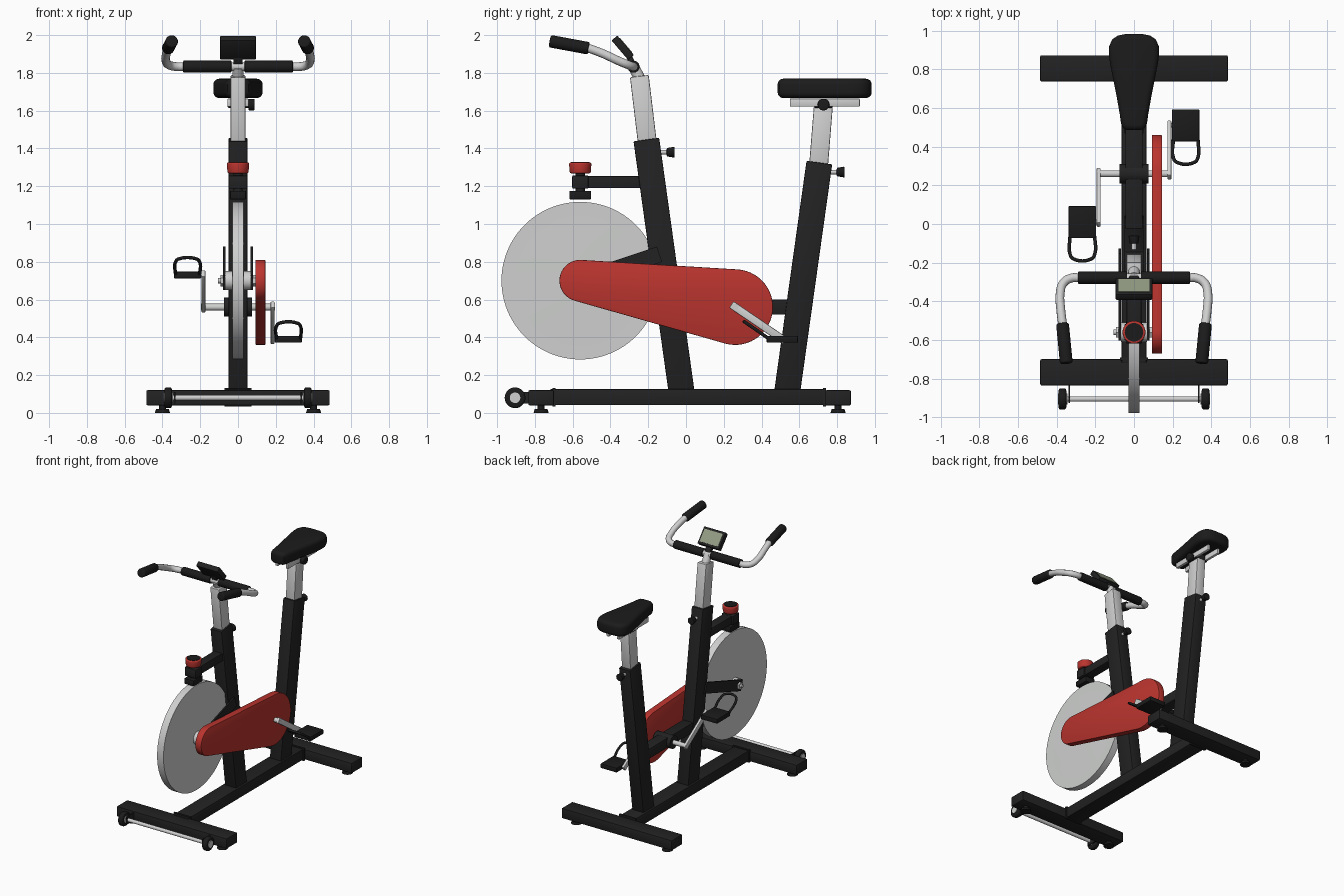
import bpy, bmesh
from math import atan2, acos, cos, sin, pi, radians, hypot
from mathutils import Vector, Matrix

cube = bpy.data.objects.get("Cube")
if cube:
    bpy.data.objects.remove(cube, do_unlink=True)


def material(name, r, g, b, rough=0.6):
    m = bpy.data.materials.new(name)
    m.use_nodes = True
    m.diffuse_color = (r, g, b, 1)
    node = m.node_tree.nodes["Principled BSDF"]
    node.inputs["Base Color"].default_value = (r, g, b, 1)
    node.inputs["Roughness"].default_value = rough
    return m


BLACK = material("frame black", 0.016, 0.016, 0.017)
RUBBER = material("rubber black", 0.011, 0.011, 0.011)
SILVER = material("silver", 0.62, 0.63, 0.62)
RED = material("red", 0.5, 0.035, 0.028)
SCREEN = material("screen green", 0.29, 0.33, 0.23)
made = []


def finish(name, bm, mat):
    bmesh.ops.recalc_face_normals(bm, faces=bm.faces)
    mesh = bpy.data.meshes.new(name)
    bm.to_mesh(mesh)
    bm.free()
    mesh.materials.append(mat)
    ob = bpy.data.objects.new(name, mesh)
    bpy.context.scene.collection.objects.link(ob)
    made.append(ob)
    return ob


def box(name, loc, size, mat, tilt=0, bevel=0.006):
    bm = bmesh.new()
    bmesh.ops.create_cube(bm, size=1)
    bmesh.ops.scale(bm, vec=size, verts=bm.verts)
    if bevel:
        bmesh.ops.bevel(bm, geom=bm.edges[:], offset=bevel, segments=2, profile=0.5, affect='EDGES')
    bm.transform(Matrix.Translation(loc) @ Matrix.Rotation(tilt, 4, 'X'))
    return finish(name, bm, mat)


def beam(name, p, q, width, depth, mat, x=0, bevel=0.006):
    """Box bar between two (y, z) points."""
    dy, dz = q[0] - p[0], q[1] - p[1]
    mid = (x, (p[0] + q[0]) / 2, (p[1] + q[1]) / 2)
    return box(name, mid, (width, depth, hypot(dy, dz)), mat, atan2(-dy, dz), bevel)


def cyl(name, p, q, r, mat, r2=None, bevel=0, sides=32):
    p, q = Vector(p), Vector(q)
    bm = bmesh.new()
    bmesh.ops.create_cone(bm, cap_ends=True, segments=sides, radius1=r,
                          radius2=r if r2 is None else r2, depth=(q - p).length)
    if bevel:
        rims = [e for e in bm.edges if any(len(f.verts) > 4 for f in e.link_faces)]
        bmesh.ops.bevel(bm, geom=rims, offset=bevel, segments=3, profile=0.5, affect='EDGES')
    bm.transform(Matrix.Translation((p + q) / 2) @ (q - p).to_track_quat('Z', 'Y').to_matrix().to_4x4())
    return finish(name, bm, mat)


def prism(name, outline, push, mat, bevel=0, segments=3):
    """Extruded 3D outline with rounded cap rims."""
    bm = bmesh.new()
    face = bm.faces.new([bm.verts.new(p) for p in outline])
    ext = bmesh.ops.extrude_face_region(bm, geom=[face], use_keep_orig=True)
    bmesh.ops.translate(bm, vec=push, verts=[v for v in ext["geom"] if isinstance(v, bmesh.types.BMVert)])
    bmesh.ops.recalc_face_normals(bm, faces=bm.faces)
    rims = [e for e in bm.edges if any(len(f.verts) > 4 for f in e.link_faces)]
    if bevel:
        bmesh.ops.bevel(bm, geom=rims, offset=bevel, segments=segments, profile=0.5, affect='EDGES')
    return finish(name, bm, mat)


def tube(name, points, r, mat):
    cu = bpy.data.curves.new(name, 'CURVE')
    cu.dimensions = '3D'
    cu.bevel_depth, cu.bevel_resolution, cu.resolution_u = r, 4, 6
    cu.use_fill_caps = True
    sp = cu.splines.new('BEZIER')
    sp.bezier_points.add(len(points) - 1)
    for bp, p in zip(sp.bezier_points, points):
        bp.co = p
        bp.handle_left_type = bp.handle_right_type = 'AUTO'
    cu.materials.append(mat)
    ob = bpy.data.objects.new(name, cu)
    bpy.context.scene.collection.objects.link(ob)
    bpy.ops.object.select_all(action='DESELECT')
    ob.select_set(True)
    bpy.context.view_layer.objects.active = ob
    bpy.ops.object.convert(target='MESH')
    made.append(bpy.context.view_layer.objects.active)


# Base frame
box("base_beam", (0, 0.01, 0.083), (0.13, 1.46, 0.085), BLACK)
for name, y in (("front", -0.767), ("rear", 0.805)):
    box(name + "_crossbar", (0, y, 0.08), (0.97, 0.135, 0.08), BLACK)
    box(name + "_joint_plate", (0, y * 0.91, 0.083), (0.145, 0.015, 0.1), BLACK, bevel=0)
    for x in (-0.4, 0.4):
        cyl(name + "_foot", (x, y, 0), (x, y, 0.02), 0.04, RUBBER, 0.034)
        cyl(name + "_foot_stem", (x, y, 0.015), (x, y, 0.05), 0.018, RUBBER)

# Transport wheels
cyl("transport_axle", (-0.36, -0.905, 0.08), (0.36, -0.905, 0.08), 0.014, SILVER)
for s in (-1, 1):
    cyl("transport_wheel", (s * 0.35, -0.905, 0.08), (s * 0.39, -0.905, 0.08), 0.055, RUBBER, bevel=0.012)
    cyl("transport_wheel_hub", (s * 0.345, -0.905, 0.08), (s * 0.394, -0.905, 0.08), 0.028, SILVER)
    box("transport_bracket", (s * 0.335, -0.875, 0.08), (0.01, 0.1, 0.06), BLACK, bevel=0)

# Posts, telescopic tubes and adjusting knobs
beam("front_post", (-0.02, 0.085), (-0.21, 1.447), 0.1, 0.137, BLACK)
beam("front_inner_tube", (-0.195, 1.35), (-0.247, 1.783), 0.078, 0.1, SILVER)
beam("rear_post", (0.532, 0.085), (0.706, 1.325), 0.1, 0.137, BLACK)
beam("rear_inner_tube", (0.697, 1.25), (0.728, 1.635), 0.078, 0.1, SILVER)
for name, y, z in (("front", -0.14, 1.38), ("rear", 0.76, 1.275)):
    cyl(name + "_knob_stem", (0, y - 0.03, z), (0, y + 0.05, z), 0.012, SILVER)
    cyl(name + "_knob", (0, y + 0.038, z), (0, y + 0.08, z), 0.022, RUBBER, 0.029, bevel=0.005)

# Saddle: half outline mirrored across the middle
half = [(0.035, 0.485), (0.056, 0.496), (0.067, 0.52), (0.074, 0.57), (0.09, 0.66), (0.108, 0.75),
        (0.124, 0.83), (0.13, 0.88), (0.128, 0.92), (0.113, 0.955), (0.083, 0.975), (0.04, 0.983)]
outline = [(x, y, 1.667) for x, y in half] + [(-x, y, 1.667) for x, y in reversed(half)]
prism("saddle", outline, (0, 0, 0.102), RUBBER, 0.03, 5)
for x in (-0.045, 0.045):
    box("saddle_rail", (x, 0.735, 1.643), (0.022, 0.37, 0.042), SILVER, bevel=0.004)
box("saddle_clamp", (0, 0.728, 1.64), (0.11, 0.1, 0.05), BLACK)
cyl("saddle_clamp_bolt", (-0.05, 0.728, 1.632), (0.065, 0.728, 1.632), 0.018, BLACK)
cyl("saddle_clamp_knob", (0.055, 0.728, 1.632), (0.088, 0.728, 1.632), 0.031, RUBBER, bevel=0.006)

# Flywheel, hub and fork
WY, WZ = -0.56, 0.70
for s in (-1, 1):
    cyl("flywheel_half", (0, WY, WZ), (s * 0.028, WY, WZ), 0.417, SILVER, sides=96)
    cyl("flywheel_face", (s * 0.027, WY, WZ), (s * 0.033, WY, WZ), 0.4, SILVER, 0.06, sides=96)
    cyl("flywheel_hub", (s * 0.03, WY, WZ), (s * 0.068, WY, WZ), 0.05, SILVER)
    beam("fork_plate", (WY - 0.03, WZ - 0.01), (-0.14, 0.84), 0.012, 0.085, BLACK, s * 0.073, bevel=0)
    cyl("axle_nut", (s * 0.075, WY, WZ), (s * 0.092, WY, WZ), 0.03, SILVER, sides=6)
cyl("flywheel_axle", (-0.105, WY, WZ), (0.105, WY, WZ), 0.014, SILVER)

# Brake bracket, pad and tension knob
box("brake_bracket", (0, -0.41, 1.222), (0.075, 0.38, 0.065), BLACK)
box("brake_bracket_head", (0, -0.56, 1.222), (0.1, 0.085, 0.07), BLACK)
cyl("brake_stem", (0, WY, 1.15), (0, WY, 1.28), 0.025, BLACK)
box("brake_pad", (0, WY, 1.153), (0.085, 0.115, 0.046), RUBBER)
cyl("tension_knob", (0, WY, 1.268), (0, WY, 1.325), 0.055, RED, 0.06, bevel=0.008)
cyl("tension_knob_cap", (0, WY, 1.32), (0, WY, 1.328), 0.048, RUBBER)

# Chain guard: two arcs joined by their outer tangents
CY, CZ = 0.26, 0.56
th = atan2(CZ - WZ, CY - WY)
phi = acos((0.11 - 0.2) / hypot(CY - WY, CZ - WZ))


def arc(y, z, r, a, b, n=28):
    steps = [a + (b - a) * i / n for i in range(n + 1)]
    return [(0.092, y + r * cos(t), z + r * sin(t)) for t in steps]


guard = arc(CY, CZ, 0.2, th - phi, th + phi) + arc(WY, WZ, 0.11, th + phi, th + 2 * pi - phi)
prism("chain_guard", guard, (0.053, 0, 0), RED, 0.004, 2)

# Crank, arms and pedals
box("crank_tube", (0, 0.26, CZ), (0.09, 0.62, 0.08), BLACK)
cyl("bottom_bracket", (-0.075, CY, CZ), (0.075, CY, CZ), 0.05, BLACK)
cyl("crank_axle", (-0.195, CY, CZ), (0.195, CY, CZ), 0.018, SILVER)
for s, side in ((1, "left"), (-1, "right")):
    py, pz = CY + s * 0.25, CZ - s * 0.17
    beam(side + "_crank_arm", (CY - s * 0.02, CZ + s * 0.014), (py + s * 0.015, pz - s * 0.01),
         0.022, 0.042, SILVER, s * 0.183)
    cyl(side + "_pedal_axle", (s * 0.18, py, pz), (s * 0.3, py, pz), 0.012, SILVER)
    box(side + "_pedal", (s * 0.267, py, pz), (0.142, 0.165, 0.036), RUBBER, bevel=0.004)
    loop = [(0.203, -0.075, 0.005), (0.203, -0.165, 0.068), (0.22, -0.19, 0.085),
            (0.314, -0.19, 0.085), (0.331, -0.165, 0.068), (0.331, -0.075, 0.005)]
    tube(side + "_toe_cage", [(s * x, py + y, pz + z) for x, y, z in loop], 0.009, RUBBER)

# Handlebar with grips
BY, BZ = -0.278, 1.833
cyl("handlebar_stem", (0, -0.24, 1.76), (0, BY, BZ), 0.03, SILVER)
cyl("handlebar_bar", (-0.3, BY, BZ), (0.3, BY, BZ), 0.023, SILVER)
for s, side in ((1, "left"), (-1, "right")):
    cyl(side + "_inner_grip", (s * 0.035, BY, BZ), (s * 0.29, BY, BZ), 0.032, RUBBER, bevel=0.005)
    path = [(0.28, BY, BZ), (0.325, BY - 0.002, BZ), (0.365, -0.305, 1.842), (0.382, -0.36, 1.865),
            (0.379, -0.44, 1.902), (0.368, -0.53, 1.934), (0.36, -0.6, 1.948)]
    tube(side + "_handlebar_horn", [(s * x, y, z) for x, y, z in path], 0.023, SILVER)
    cyl(side + "_end_grip", (s * 0.37, -0.515, 1.93), (s * 0.35, -0.72, 1.968), 0.033, RUBBER, bevel=0.008)

# Console: tilted box with a thin screen plate
tilt = radians(-49.5)
normal = Vector((0, -sin(tilt), cos(tilt)))
centre = Vector((0, -0.335, 1.933))
box("console", centre, (0.19, 0.135, 0.04), BLACK, tilt, 0.005)
box("console_screen", centre + normal * 0.02, (0.162, 0.1, 0.006), SCREEN, tilt, 0)
beam("console_neck", (-0.262, 1.815), (-0.31, 1.9), 0.05, 0.03, BLACK)

# Smooth the round parts, keep hard edges
bpy.ops.object.select_all(action='DESELECT')
for ob in made:
    ob.select_set(True)
bpy.context.view_layer.objects.active = made[0]
bpy.ops.object.shade_smooth_by_angle(angle=radians(35))
